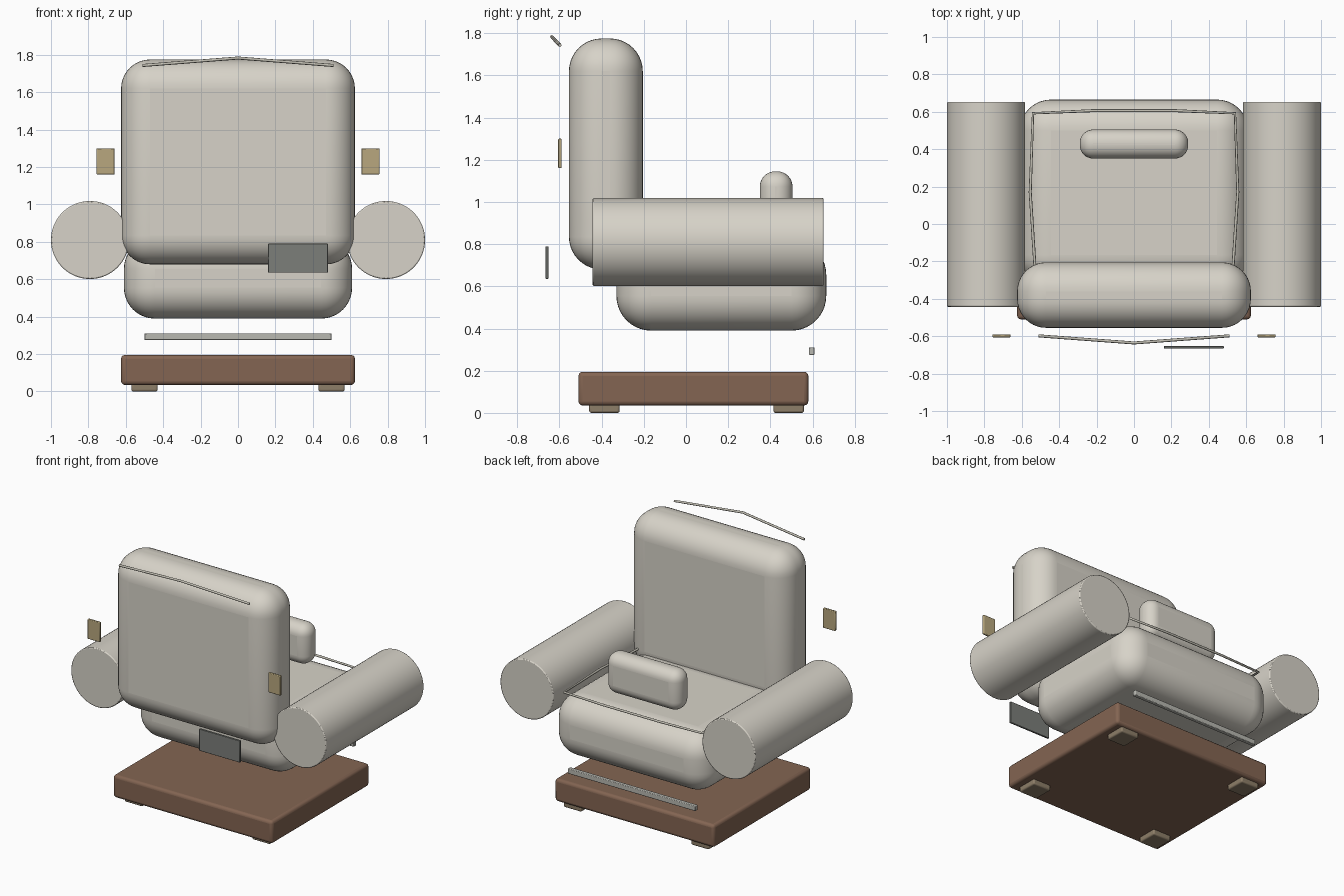
import bpy
from mathutils import Vector

cube = bpy.data.objects.get("Cube")
if cube:
    bpy.data.objects.remove(cube, do_unlink=True)


def material(name, color):
    mat = bpy.data.materials.new(name)
    mat.use_nodes = True
    rgba = (*color, 1)
    mat.diffuse_color = rgba
    bsdf = next(n for n in mat.node_tree.nodes if n.type == 'BSDF_PRINCIPLED')
    bsdf.inputs["Base Color"].default_value = rgba
    bsdf.inputs["Roughness"].default_value = 0.7
    return mat


fabric = material("fabric", (0.68, 0.65, 0.58))
piping = material("piping", (0.55, 0.53, 0.46))
wood = material("wood", (0.23, 0.13, 0.085))
foot_wood = material("foot_wood", (0.27, 0.21, 0.14))
brass = material("brass", (0.48, 0.39, 0.21))
steel = material("steel", (0.48, 0.48, 0.44))
dark_steel = material("dark_steel", (0.20, 0.21, 0.195))


def finish(obj, name, mat, bevel, segments):
    """Name, colour, bevel and smooth a mesh object."""
    obj.name = obj.data.name = name
    obj.data.materials.append(mat)
    bpy.ops.object.transform_apply(location=False, rotation=True, scale=True)
    if bevel:
        mod = obj.modifiers.new("Bevel", 'BEVEL')
        mod.width = bevel
        mod.segments = segments
        mod.limit_method = 'ANGLE'
    bpy.ops.object.shade_smooth_by_angle()
    return obj


def box(name, x, y, z, mat, bevel=0, segments=3):
    """Rounded box spanning the given (min, max) ranges."""
    low, high = Vector((x[0], y[0], z[0])), Vector((x[1], y[1], z[1]))
    bpy.ops.mesh.primitive_cube_add(size=1, location=(low + high) / 2)
    obj = bpy.context.object
    obj.scale = high - low
    return finish(obj, name, mat, bevel, segments)


def cord(name, points, radius, mat):
    """Thin round cord through the points."""
    curve = bpy.data.curves.new(name, 'CURVE')
    curve.dimensions = '3D'
    curve.bevel_depth = radius
    curve.bevel_resolution = 2
    curve.use_fill_caps = True
    spline = curve.splines.new('POLY')
    spline.points.add(len(points) - 1)
    for point, co in zip(spline.points, points):
        point.co = (*co, 1)
    curve.materials.append(mat)
    obj = bpy.data.objects.new(name, curve)
    bpy.context.collection.objects.link(obj)
    return obj


# Cushions
box("seat_cushion", (-0.61, 0.61), (-0.33, 0.665), (0.39, 0.82), fabric, 0.165, 10)
box("back_cushion", (-0.625, 0.625), (-0.555, -0.205), (0.68, 1.775), fabric, 0.155, 10)
box("lumbar_pillow", (-0.29, 0.29), (0.35, 0.505), (0.86, 1.145), fabric, 0.072, 8)

# Base plinth
box("base", (-0.625, 0.625), (-0.51, 0.58), (0.035, 0.195), wood, 0.02)

# Paired parts: arms, feet and back brackets
for side, label in ((1, "left"), (-1, "right")):
    bpy.ops.mesh.primitive_cylinder_add(
        vertices=64, radius=0.2085, depth=1.095,
        location=(side * 0.7915, 0.105, 0.81), rotation=(1.5708, 0, 0))
    finish(bpy.context.object, label + "_arm", fabric, 0.006, 2)

    for end, y in (("front", -0.387), ("back", 0.487)):
        x = side * 0.5
        box(f"{label}_{end}_foot", (x - 0.07, x + 0.07), (y - 0.072, y + 0.072),
            (0, 0.045), foot_wood, 0.01)

    x = side * 0.708
    box(label + "_bracket", (x - 0.048, x + 0.048), (-0.606, -0.59),
        (1.16, 1.3), brass, 0.004, 2)

# Rail and plate
box("lower_rail", (-0.5, 0.5), (0.582, 0.61), (0.275, 0.311), steel, 0.004, 2)
box("rear_plate", (0.16, 0.48), (-0.665, -0.652), (0.635, 0.79), dark_steel, 0.002, 1)

# Piping around the seat and along the top of the back
half = [(0.53, -0.22), (0.555, 0.17), (0.54, 0.592), (0.22, 0.606)]
outline = half + [(-x, y) for x, y in reversed(half)]
cord("seat_piping", [(x, y, 0.833) for x, y in outline], 0.008, piping)
cord("back_piping", [(-0.51, -0.598, 1.743), (0, -0.636, 1.783),
                     (0.51, -0.598, 1.743)], 0.008, piping)
